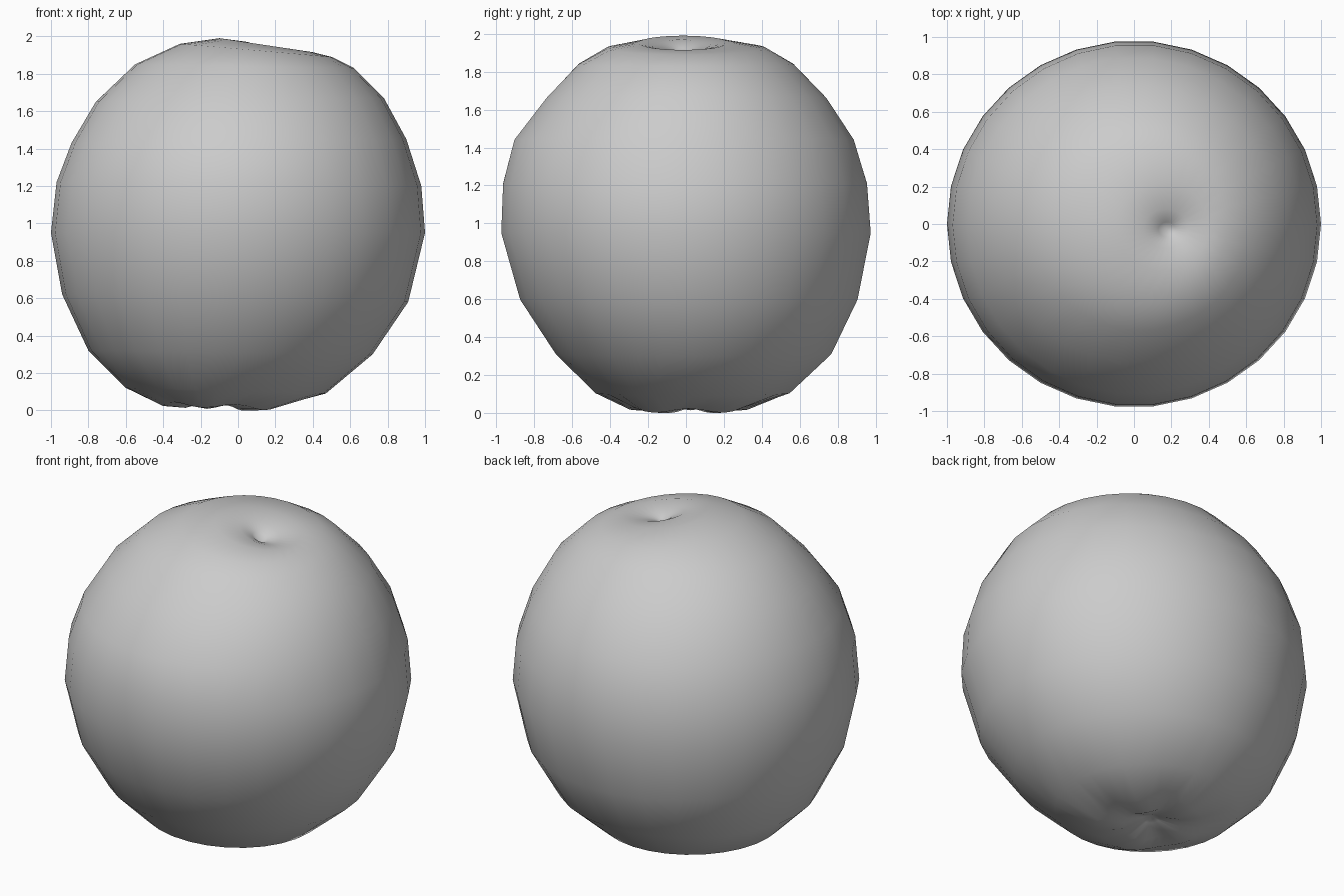
import bpy, bmesh, math

if "Cube" in bpy.data.objects:
    bpy.data.objects.remove(bpy.data.objects["Cube"])

SEG = 30

skin = bpy.data.materials.new("plain grey skin")
skin.diffuse_color = (0.6, 0.6, 0.6, 1)
skin.use_nodes = True
skin.node_tree.nodes["Principled BSDF"].inputs["Base Color"].default_value = skin.diffuse_color

# Tilted rings from base to crown: x left, z left, x right, z right, y front, y back
RINGS = [
    (-0.15, 0.06, -0.05, 0.06, -0.02, 0.08),
    (-0.28, 0.035, 0.05, 0.02, -0.15, 0.20),
    (-0.40, 0.045, 0.20, 0.02, -0.30, 0.33),
    (-0.60, 0.13, 0.47, 0.10, -0.48, 0.55),
    (-0.80, 0.32, 0.72, 0.30, -0.69, 0.77),
    (-0.94, 0.62, 0.91, 0.58, -0.88, 0.91),
    (-1.00, 0.95, 1.00, 0.95, -0.98, 0.98),
    (-0.97, 1.22, 0.98, 1.20, -0.97, 0.96),
    (-0.89, 1.43, 0.90, 1.45, -0.91, 0.89),
    (-0.76, 1.65, 0.78, 1.67, -0.74, 0.745),
    (-0.55, 1.85, 0.62, 1.83, -0.57, 0.57),
    (-0.31, 1.96, 0.50, 1.89, -0.42, 0.42),
    (-0.10, 1.99, 0.40, 1.915, -0.25, 0.22),
    (0.05, 1.97, 0.29, 1.90, -0.13, 0.08),
    (0.13, 1.925, 0.22, 1.89, -0.07, 0.01),
]

# Fruit body: loft of the rings, with a dimple at each end
bm = bmesh.new()
loops = []
for i, (xl, zl, xr, zr, yf, yb) in enumerate(RINGS):
    loop = []
    pucker = 0.012 if i in (1, 2) else 0.0      # five soft folds around the base
    for k in range(SEG):
        a = 2 * math.pi * k / SEG
        c, s = math.cos(a), math.sin(a)
        x = (xl + xr) / 2 + (xr - xl) / 2 * c
        y = (yf + yb) / 2 + (yb - yf) / 2 * s
        z = (zl + zr) / 2 + (zr - zl) / 2 * c + pucker * math.cos(5 * a)
        loop.append(bm.verts.new((x, y, z)))
    loops.append(loop)

base = bm.verts.new((-0.10, 0.03, 0.08))
crown = bm.verts.new((0.18, -0.03, 1.87))
for k in range(SEG):
    n = (k + 1) % SEG
    for lo, hi in zip(loops, loops[1:]):
        bm.faces.new((lo[k], lo[n], hi[n], hi[k]))
    bm.faces.new((base, loops[0][n], loops[0][k]))
    bm.faces.new((crown, loops[-1][k], loops[-1][n]))

# Stand the fruit on the ground
low = min(v.co.z for v in bm.verts)
for v in bm.verts:
    if v.co.z < 0.2:
        v.co.z -= low
bmesh.ops.recalc_face_normals(bm, faces=bm.faces)
for f in bm.faces:
    f.smooth = True

mesh = bpy.data.meshes.new("fruit_body")
bm.to_mesh(mesh)
bm.free()
mesh.materials.append(skin)
fruit = bpy.data.objects.new("fruit_body", mesh)
bpy.context.collection.objects.link(fruit)
